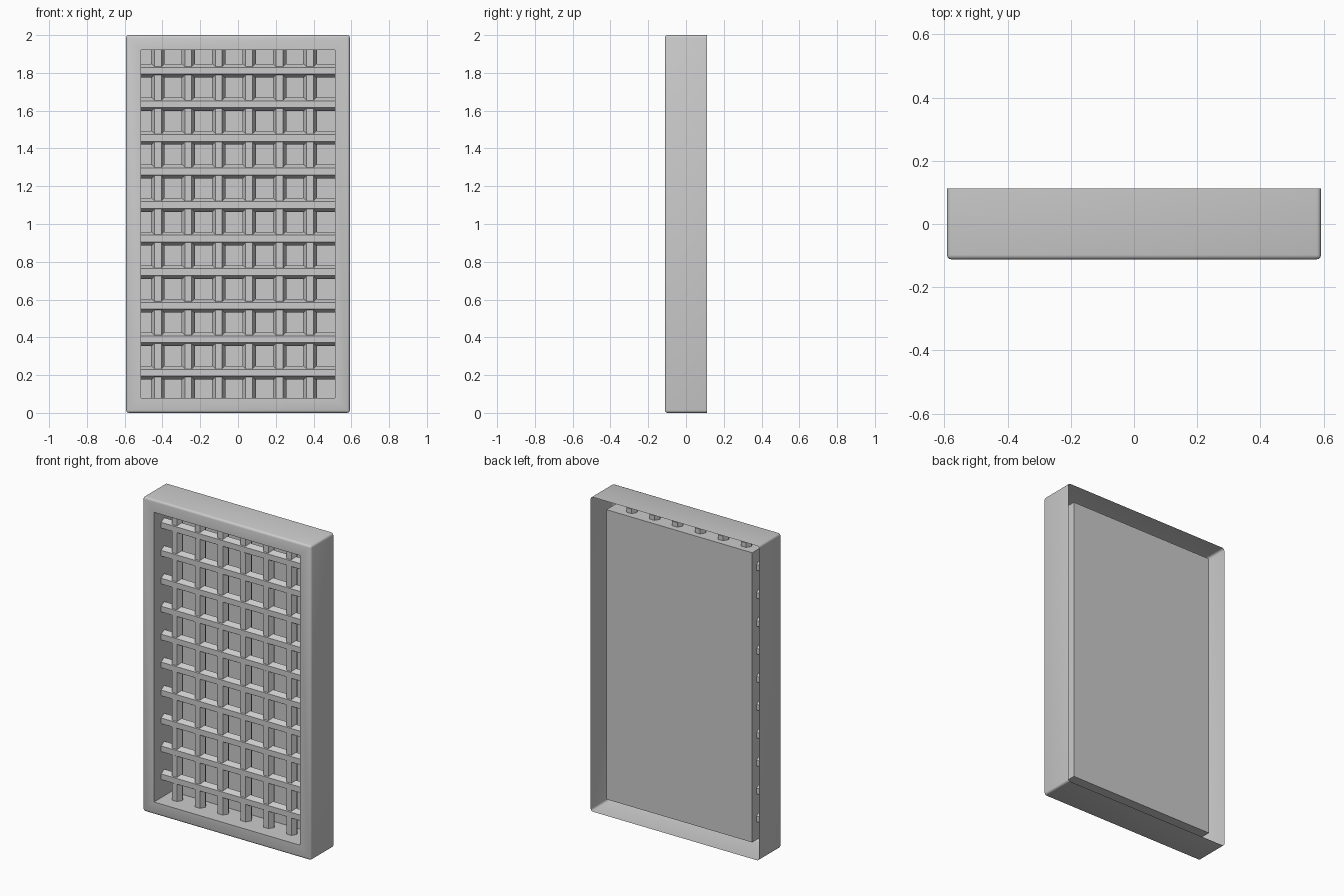
import bpy, bmesh
from math import pi
from mathutils import Matrix, Vector

if "Cube" in bpy.data.objects:
    bpy.data.objects.remove(bpy.data.objects["Cube"])

W, D, H = 1.184, 0.224, 2.0      # outer width, depth, height
BEVEL = 0.014
RIM = 0.079                      # width of the front border
TRAY = 0.179                     # depth of the recessed tray


def add_object(name, bm):
    mesh = bpy.data.meshes.new(name)
    bm.to_mesh(mesh)
    bm.free()
    ob = bpy.data.objects.new(name, mesh)
    bpy.context.collection.objects.link(ob)
    return ob


# Frame: thin shell open at the back, rounded outside, recessed tray in front
bm = bmesh.new()
bmesh.ops.create_cube(bm, size=1, matrix=Matrix.Translation((0, 0, H / 2))
                      @ Matrix.Diagonal((W, D, H, 1)))
back = [f for f in bm.faces if f.normal.y > 0.9]
bmesh.ops.delete(bm, geom=back, context='FACES_ONLY')
edges = [e for e in bm.edges if not e.is_boundary]
bmesh.ops.bevel(bm, geom=edges, offset=BEVEL, segments=3, profile=0.5,
                affect='EDGES', clamp_overlap=True)
bm.normal_update()
front = max((f for f in bm.faces if f.normal.y < -0.99), key=lambda f: f.calc_area())
bmesh.ops.inset_region(bm, faces=[front], thickness=RIM - BEVEL, use_even_offset=True)
ext = bmesh.ops.extrude_discrete_faces(bm, faces=[front])
bmesh.ops.translate(bm, verts=ext['faces'][0].verts[:], vec=(0, TRAY, 0))
frame = add_object("frame", bm)
bpy.context.view_layer.objects.active = frame
frame.select_set(True)
bpy.ops.object.shade_smooth_by_angle(angle=pi / 5)


# Lattice: six-sided bars with a flat side to the front, repeated by arrays
def bar_row(name, length, centre, rotation, step, count):
    bm = bmesh.new()
    bmesh.ops.create_cone(bm, cap_ends=True, segments=6, radius1=0.036, radius2=0.036,
                          depth=length,
                          matrix=rotation @ Matrix.Rotation(pi / 6, 4, 'Z'))
    ob = add_object(name, bm)
    ob.location = centre
    arr = ob.modifiers.new("repeat", 'ARRAY')
    arr.use_relative_offset = False
    arr.use_constant_offset = True
    arr.constant_offset_displace = Vector(step)
    arr.count = count


bar_row("vertical_bars", 1.87, (-0.424, -0.002, 1.015), Matrix.Identity(4),
        (0.161, 0, 0), 6)
bar_row("horizontal_bars", 1.053, (-0.0135, -0.008, 0.212), Matrix.Rotation(pi / 2, 4, 'Y'),
        (0, 0, 0.1777), 10)
